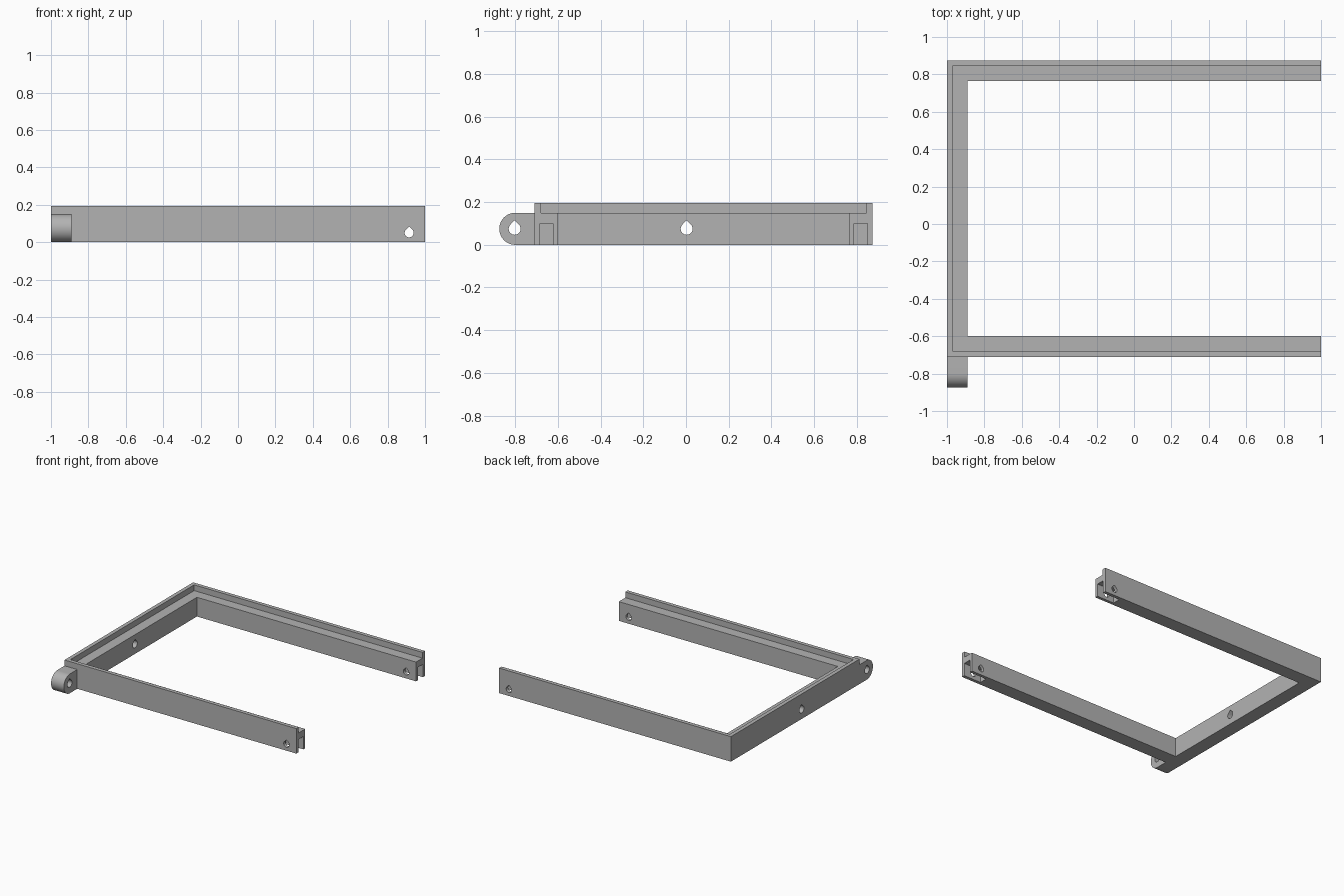
import bpy, bmesh, math
from mathutils import Vector

cube = bpy.data.objects.get("Cube")
if cube:
    bpy.data.objects.remove(cube, do_unlink=True)

grey = bpy.data.materials.new("plain grey")
grey.use_nodes = True
colour = (0.45, 0.45, 0.45, 1)
grey.diffuse_color = colour
grey.node_tree.nodes["Principled BSDF"].inputs["Base Color"].default_value = colour


def prism(name, outline, direction):
    """Extrude a closed outline of 3D points along a direction."""
    bm = bmesh.new()
    face = bm.faces.new([bm.verts.new(p) for p in outline])
    moved = bmesh.ops.extrude_face_region(bm, geom=[face])["geom"]
    verts = [v for v in moved if isinstance(v, bmesh.types.BMVert)]
    bmesh.ops.translate(bm, verts=verts, vec=Vector(direction))
    bmesh.ops.recalc_face_normals(bm, faces=bm.faces)
    mesh = bpy.data.meshes.new(name)
    bm.to_mesh(mesh)
    bm.free()
    mesh.materials.append(grey)
    obj = bpy.data.objects.new(name, mesh)
    bpy.context.collection.objects.link(obj)
    return obj


def box(name, x0, x1, y0, y1, z0, z1):
    outline = [(x0, y0, z0), (x1, y0, z0), (x1, y1, z0), (x0, y1, z0)]
    return prism(name, outline, (0, 0, z1 - z0))


def teardrop(r):
    """Round hole outline with a pointed top."""
    arc = [math.radians(135 + 270 * i / 24) for i in range(25)]
    return [(r * math.cos(a), r * math.sin(a)) for a in arc] + [(0, r * math.sqrt(2))]


def cut(target, cutter):
    bpy.context.view_layer.objects.active = target
    mod = target.modifiers.new("cut", 'BOOLEAN')
    mod.operation, mod.solver, mod.object = 'DIFFERENCE', 'EXACT', cutter
    bpy.ops.object.modifier_apply(modifier=mod.name)
    bpy.data.objects.remove(cutter, do_unlink=True)


FRONT, BACK, WIDTH, LIP = -0.71, 0.875, 0.11, 0.03
LEDGE, TOP = 0.15, 0.195

# Three-sided frame with a raised outer lip
frame = box("frame", -1, 1, FRONT, BACK, 0, TOP)
cut(frame, box("opening", -1 + WIDTH, 1.2, FRONT + WIDTH, BACK - WIDTH, -0.1, 0.4))
cut(frame, box("ledge_cut", -1 + LIP, 1.2, FRONT + LIP, BACK - LIP, LEDGE, 0.4))

# Slots in the arm ends, open below
for y in (FRONT + 0.025, BACK - 0.087):
    cut(frame, box("end_slot", 0.85, 1.2, y, y + 0.062, -0.1, 0.10))

# Pin holes across both arms and through the side rail
pin = [(0.915 + u, -1, 0.05 + v) for u, v in teardrop(0.024)]
cut(frame, prism("pin_hole", pin, (0, 2, 0)))
rail = [(-1.1, 0.003 + u, 0.075 + v) for u, v in teardrop(0.028)]
cut(frame, prism("rail_hole", rail, (0.4, 0, 0)))

# Rounded hinge lug on the front corner
R = LEDGE / 2
cy = -0.875 + R
arc = [math.radians(90 + 180 * i / 32) for i in range(33)]
side = [(-1, cy + R * math.cos(a), R + R * math.sin(a)) for a in arc]
lug = prism("hinge_lug", side + [(-1, FRONT, 0), (-1, FRONT, LEDGE)], (WIDTH, 0, 0))
hole = [(-1.1, cy - 0.003 + u, R + v) for u, v in teardrop(0.028)]
cut(lug, prism("hinge_hole", hole, (0.4, 0, 0)))

# Smooth the curved surfaces, keep edges sharp
for obj in (frame, lug):
    bpy.ops.object.select_all(action='DESELECT')
    obj.select_set(True)
    bpy.context.view_layer.objects.active = obj
    bpy.ops.object.shade_smooth_by_angle(angle=math.radians(30))
